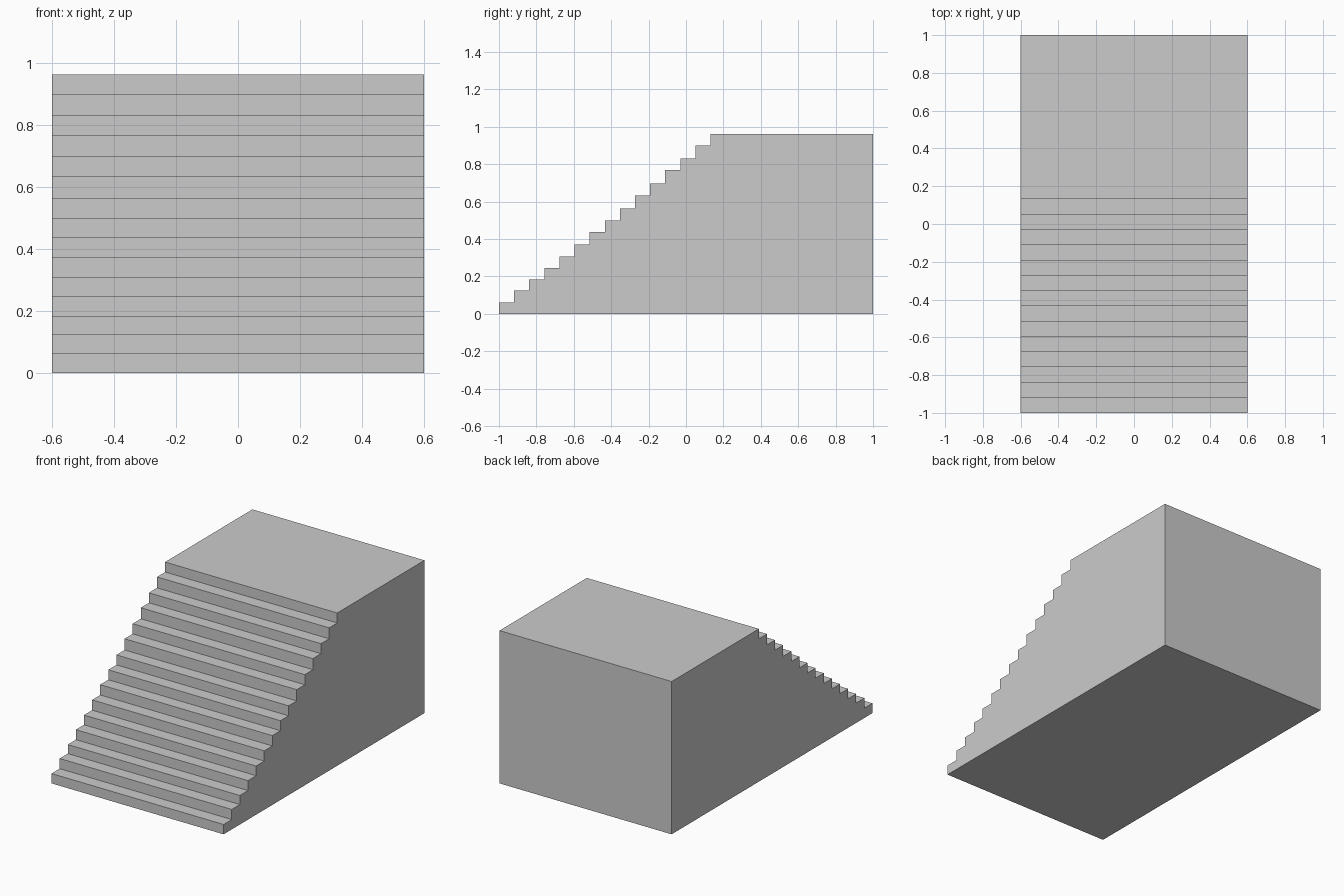
import bpy
import bmesh

if "Cube" in bpy.data.objects:
    bpy.data.objects.remove(bpy.data.objects["Cube"])

HALF_WIDTH = 0.60
FRONT, BACK = -1.0, 1.0
TREAD = 0.0808
# Tread heights, slightly uneven from bottom step to landing
HEIGHTS = [0.062, 0.126, 0.183, 0.246, 0.307, 0.372, 0.437, 0.50,
           0.563, 0.634, 0.698, 0.768, 0.831, 0.90, 0.963]

# Side profile: zigzag of risers and treads, then landing and back wall
profile = [(FRONT, 0.0)]
for i, z in enumerate(HEIGHTS):
    y0 = FRONT + i * TREAD
    y1 = y0 + TREAD if i < len(HEIGHTS) - 1 else BACK
    profile += [(y0, z), (y1, z)]
profile.append((BACK, 0.0))

# Solid staircase block: extrude the profile across the width
bm = bmesh.new()
side = bm.faces.new([bm.verts.new((-HALF_WIDTH, y, z)) for y, z in profile])
ext = bmesh.ops.extrude_face_region(bm, geom=[side], use_keep_orig=True)
moved = [v for v in ext["geom"] if isinstance(v, bmesh.types.BMVert)]
bmesh.ops.translate(bm, verts=moved, vec=(2 * HALF_WIDTH, 0, 0))

# The first step's riser starts at the first profile point, so merge any duplicates
bmesh.ops.remove_doubles(bm, verts=bm.verts, dist=1e-5)
bmesh.ops.recalc_face_normals(bm, faces=bm.faces)

mesh = bpy.data.meshes.new("staircase")
bm.to_mesh(mesh)
bm.free()
staircase = bpy.data.objects.new("staircase", mesh)
bpy.context.collection.objects.link(staircase)
